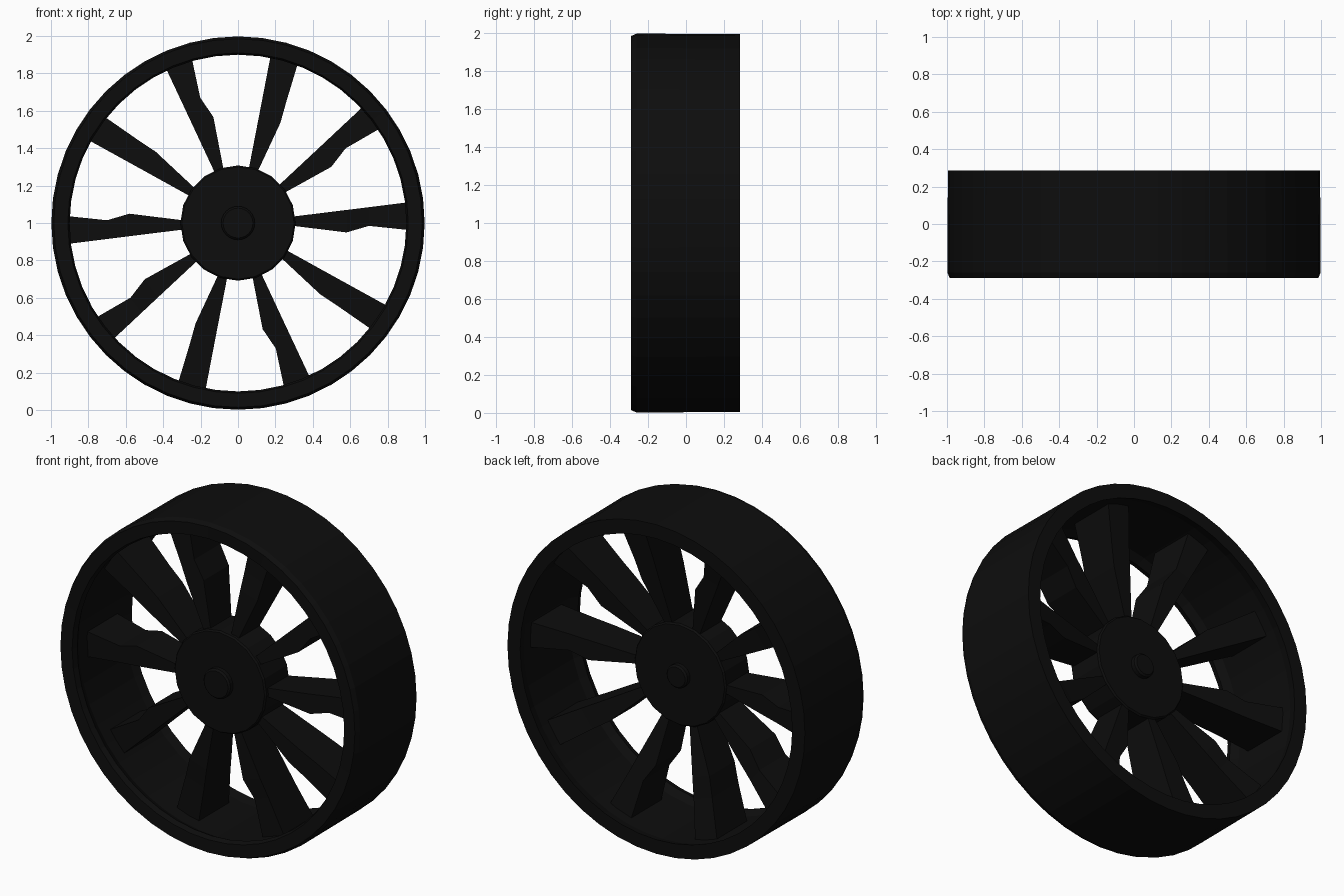
import bpy, bmesh, math

if "Cube" in bpy.data.objects:
    bpy.data.objects.remove(bpy.data.objects["Cube"])

black = bpy.data.materials.new("matte black")
black.diffuse_color = (0.004, 0.004, 0.004, 1)
black.use_nodes = True
black.node_tree.nodes["Principled BSDF"].inputs["Base Color"].default_value = black.diffuse_color


def finish(name, bm):
    bmesh.ops.recalc_face_normals(bm, faces=bm.faces)
    me = bpy.data.meshes.new(name)
    bm.to_mesh(me)
    bm.free()
    me.materials.append(black)
    ob = bpy.data.objects.new(name, me)
    ob.location.z = 1.0
    bpy.context.collection.objects.link(ob)
    return ob


def lathe(name, profile, n, closed=False):
    """Turn (radius, y) points around the y axis."""
    bm = bmesh.new()
    rings = []
    for i in range(n):
        a = 2 * math.pi * i / n
        rings.append([bm.verts.new((r * math.cos(a), y, r * math.sin(a)))
                      for r, y in profile])
    m = len(profile)
    for i in range(n):
        p, q = rings[i], rings[(i + 1) % n]
        for j in range(m if closed else m - 1):
            k = (j + 1) % m
            bm.faces.new((p[j], p[k], q[k], q[j]))
    if not closed:
        bm.faces.new([r[0] for r in rings])
        bm.faces.new([r[-1] for r in rings])
    return finish(name, bm)


# Deep barrel rim with lips at both edges
lathe("rim", [(0.985, -0.29), (0.998, -0.26), (0.995, 0.285), (0.91, 0.285),
              (0.925, 0.23), (0.925, -0.2), (0.9, -0.25), (0.91, -0.285)],
      48, True)

# Hub drum and its centre caps
lathe("hub", [(0.3, -0.175), (0.308, -0.165), (0.308, 0.05), (0.3, 0.06)], 20)
lathe("front_cap", [(0.09, -0.17), (0.09, -0.2), (0.08, -0.21)], 24)
lathe("rear_cap", [(0.07, 0.05), (0.07, 0.085), (0.06, 0.095)], 24)


def blade(name, angle, notched):
    """Sections: radius, lower edge, upper edge, front y, back y."""
    notch = -0.015 if notched else -0.045
    sections = [(0.28, -0.013, 0.033, -0.15, 0.045),
                (0.58, -0.05, 0.07, -0.14, 0.10),
                (0.70, notch, 0.085, -0.13, 0.12),
                (0.94, -0.04, 0.115, -0.12, 0.17)]
    bm = bmesh.new()
    c, s = math.cos(angle), math.sin(angle)
    rings = []
    for r, lo, hi, f, b in sections:
        rings.append([bm.verts.new((r * c - t * s, y, r * s + t * c))
                      for t, y in ((lo, f), (hi, f), (hi, b), (lo, b))])
    for p, q in zip(rings, rings[1:]):
        for j in range(4):
            k = (j + 1) % 4
            bm.faces.new((p[j], p[k], q[k], q[j]))
    bm.faces.new(rings[0])
    bm.faces.new(rings[-1])
    finish(name, bm)


# Ten swept spokes, some with a notched trailing edge
for i in range(10):
    blade("spoke_%d" % (i + 1), i * math.pi / 5, i % 5 not in (2, 4))
